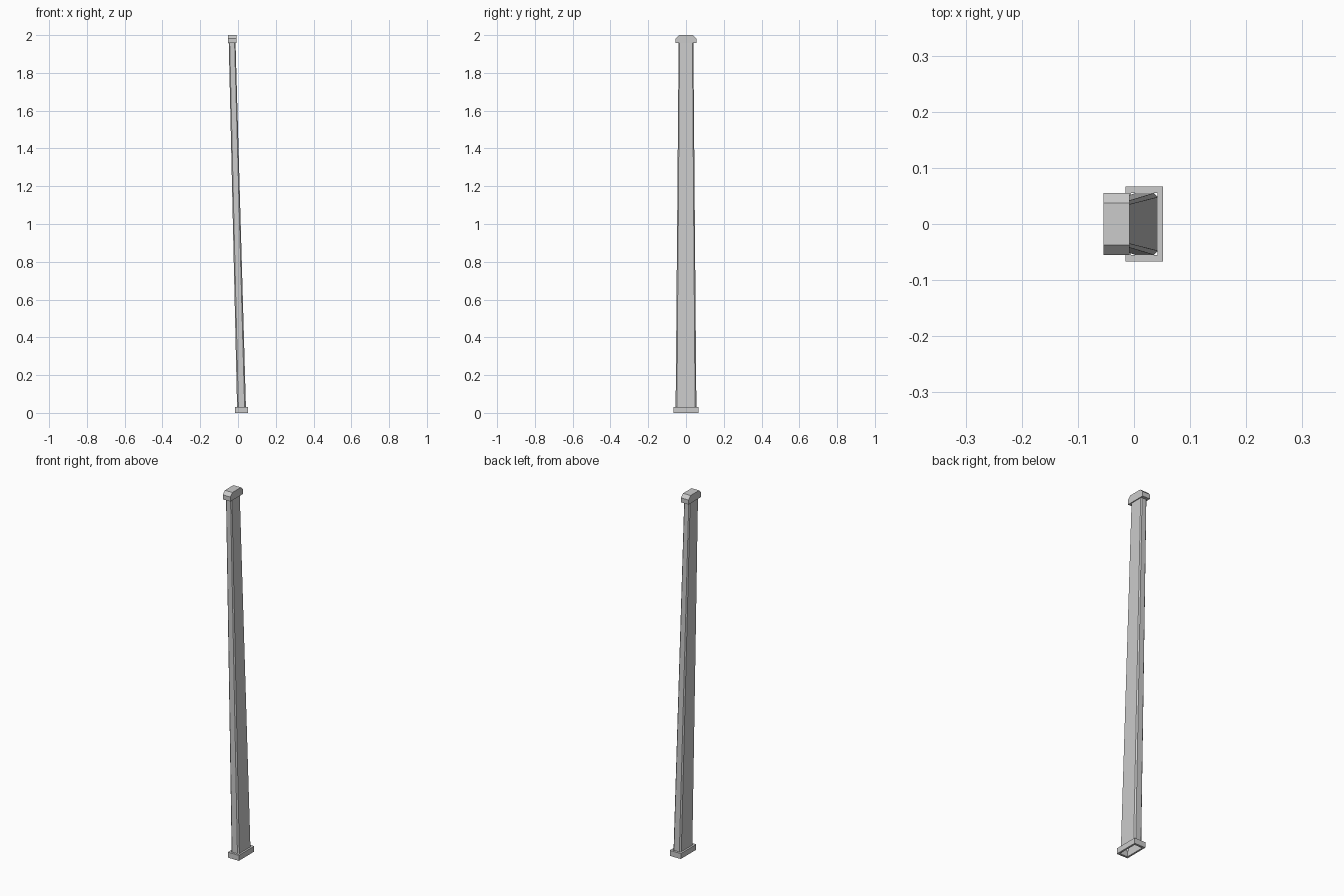
import bpy

if "Cube" in bpy.data.objects:
    bpy.data.objects.remove(bpy.data.objects["Cube"])


def mesh_object(name, verts, faces):
    mesh = bpy.data.meshes.new(name)
    mesh.from_pydata(verts, [], faces)
    mesh.update()
    obj = bpy.data.objects.new(name, mesh)
    bpy.context.collection.objects.link(obj)
    return obj


def octagon(x0, x1, y, c, z):
    # chamfered rectangle, counter-clockwise
    return [(x0 + c, -y, z), (x1 - c, -y, z), (x1, -y + c, z), (x1, y - c, z),
            (x1 - c, y, z), (x0 + c, y, z), (x0, y - c, z), (x0, -y + c, z)]


def rectangle(x0, x1, y, z):
    return [(x0, -y, z), (x1, -y, z), (x1, y, z), (x0, y, z)]


def bridge(a, b, n):
    # side faces between two rings starting at vertex indices a and b
    return [(a + i, a + (i + 1) % n, b + (i + 1) % n, b + i) for i in range(n)]


# leaning, tapering post with chamfered corners, open at the foot
post = octagon(-0.005, 0.042, 0.055, 0.007, 0.03) + octagon(-0.049, -0.013, 0.039, 0.005, 1.957)
mesh_object("post", post, bridge(0, 8, 8))

# foot collar: a rectangular tube closed around the post
outer = (-0.015, 0.052, 0.067)
inner = (-0.005, 0.042, 0.055)
collar = (rectangle(*inner, 0) + rectangle(*outer, 0)
          + rectangle(*outer, 0.03) + rectangle(*inner, 0.03))
mesh_object("foot_collar", collar,
            [f for a in (0, 4, 8, 12) for f in bridge(a, (a + 4) % 16, 4)])

# top cap: clipped profile in y-z, extruded along x
profile = [(-0.055, 1.957), (0.055, 1.957), (0.055, 1.982),
           (0.037, 2.0), (-0.037, 2.0), (-0.055, 1.982)]
cap = [(x, y, z) for x in (-0.008, -0.054) for y, z in profile]
n = len(profile)
mesh_object("top_cap", cap,
            [tuple(range(n)), tuple(reversed(range(n, 2 * n)))]
            + [f[::-1] for f in bridge(0, n, n)])
